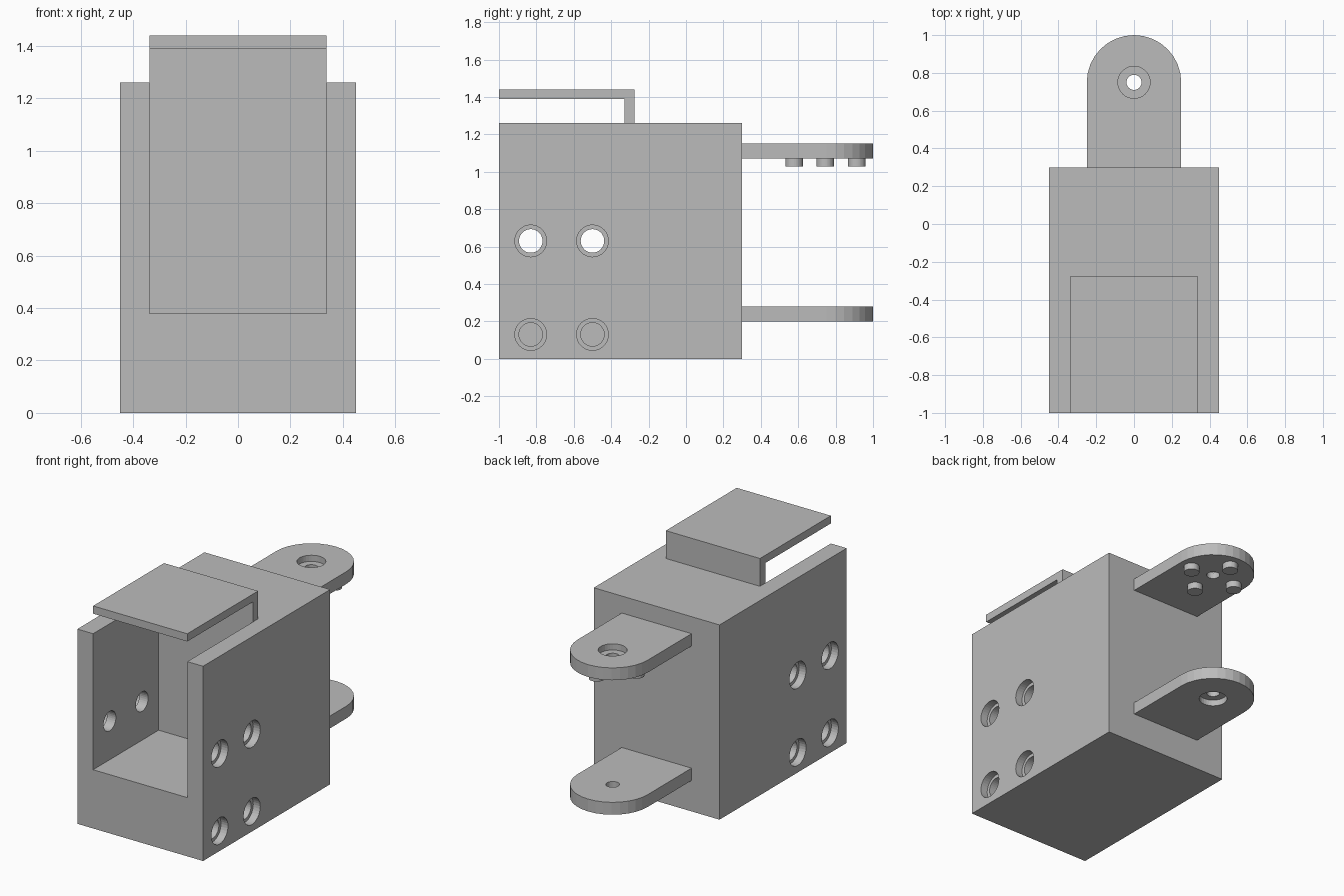
import bpy
import bmesh
import math
from mathutils import Matrix, Vector

cube = bpy.data.objects.get("Cube")
if cube:
    bpy.data.objects.remove(cube, do_unlink=True)

grey = bpy.data.materials.new("plain grey")
grey.use_nodes = True
colour = (0.5, 0.5, 0.5, 1)
grey.diffuse_color = colour
grey.node_tree.nodes["Principled BSDF"].inputs["Base Color"].default_value = colour


def make(name, bm):
    bmesh.ops.recalc_face_normals(bm, faces=bm.faces)
    mesh = bpy.data.meshes.new(name)
    bm.to_mesh(mesh)
    bm.free()
    mesh.materials.append(grey)
    obj = bpy.data.objects.new(name, mesh)
    bpy.context.collection.objects.link(obj)
    return obj


def prism(name, outline, vector):
    """Extrude a flat outline along a vector."""
    bm = bmesh.new()
    face = bm.faces.new([bm.verts.new(p) for p in outline])
    geom = bmesh.ops.extrude_face_region(bm, geom=[face])["geom"]
    moved = [v for v in geom if isinstance(v, bmesh.types.BMVert)]
    bmesh.ops.translate(bm, verts=moved, vec=vector)
    return make(name, bm)


def cylinder(name, radius, start, end, sides=32):
    """Cylinder between two points."""
    start, end = Vector(start), Vector(end)
    axis = end - start
    bm = bmesh.new()
    turn = axis.to_track_quat("Z", "Y").to_matrix().to_4x4()
    bmesh.ops.create_cone(bm, cap_ends=True, segments=sides, radius1=radius,
                          radius2=radius, depth=axis.length,
                          matrix=Matrix.Translation((start + end) / 2) @ turn)
    return make(name, bm)


def cut(target, cutter):
    cutter.hide_render = True
    mod = target.modifiers.new("cut", "BOOLEAN")
    mod.operation = "DIFFERENCE"
    mod.solver = "EXACT"
    mod.object = cutter
    bpy.context.view_layer.objects.active = target
    bpy.ops.object.modifier_apply(modifier=mod.name)
    bpy.data.objects.remove(cutter, do_unlink=True)


HALF, INNER = 0.45, 0.337
FRONT, BACK, STEP = -1.0, 0.3, -0.33
TOP, FLOOR = 1.26, 0.38

# Housing: side profile extruded across, with a pocket open to front and top
body = prism("housing", [(-HALF, FRONT, 0), (-HALF, BACK, 0),
                         (-HALF, BACK, TOP), (-HALF, FRONT, TOP)], (2 * HALF, 0, 0))
cut(body, prism("pocket_cutter", [(-INNER, FRONT - 0.2, FLOOR), (-INNER, STEP, FLOOR),
                                  (-INNER, STEP, TOP + 0.2), (-INNER, FRONT - 0.2, TOP + 0.2)],
                (2 * INNER, 0, 0)))

# Counterbored screw holes on both sides; the lower row is blind
for side in (-1, 1):
    for y in (-0.83, -0.5):
        for z, inner_end in ((0.63, 0.25), (0.13, 0.3)):
            outside = side * (HALF + 0.05)
            cut(body, cylinder("bore_cutter", 0.085, (outside, y, z), (side * 0.4, y, z)))
            cut(body, cylinder("screw_cutter", 0.063, (outside, y, z), (side * inner_end, y, z)))

# Hooked top flap
prism("top_flap", [(-INNER, y, z) for y, z in
                   ((FRONT, 1.39), (STEP, 1.39), (STEP, TOP), (-0.275, TOP),
                    (-0.275, 1.44), (FRONT, 1.44))], (2 * INNER, 0, 0))

# Rounded hinge ears at the back
PIVOT, RADIUS = 0.75, 0.25


def ear(name, low, recess, outward):
    arc = [math.pi * i / 16 for i in range(17)]
    outline = [(-RADIUS, BACK, low), (RADIUS, BACK, low)]
    outline += [(RADIUS * math.cos(a), PIVOT + RADIUS * math.sin(a), low) for a in arc]
    obj = prism(name, outline, (0, 0, 0.08))
    cut(obj, cylinder("pin_cutter", 0.04, (0, PIVOT, low - 0.1), (0, PIVOT, low + 0.2)))
    cut(obj, cylinder("recess_cutter", 0.085, (0, PIVOT, recess), (0, PIVOT, recess + outward)))


ear("upper_ear", 1.07, 1.11, 0.1)
ear("lower_ear", 0.2, 0.24, -0.1)

# Four pegs under the upper ear
for i in range(4):
    a = math.pi / 2 * i
    x, y = 0.167 * math.cos(a), PIVOT - 0.005 + 0.167 * math.sin(a)
    cylinder("ear_peg_%d" % (i + 1), 0.047, (x, y, 1.028), (x, y, 1.07))
